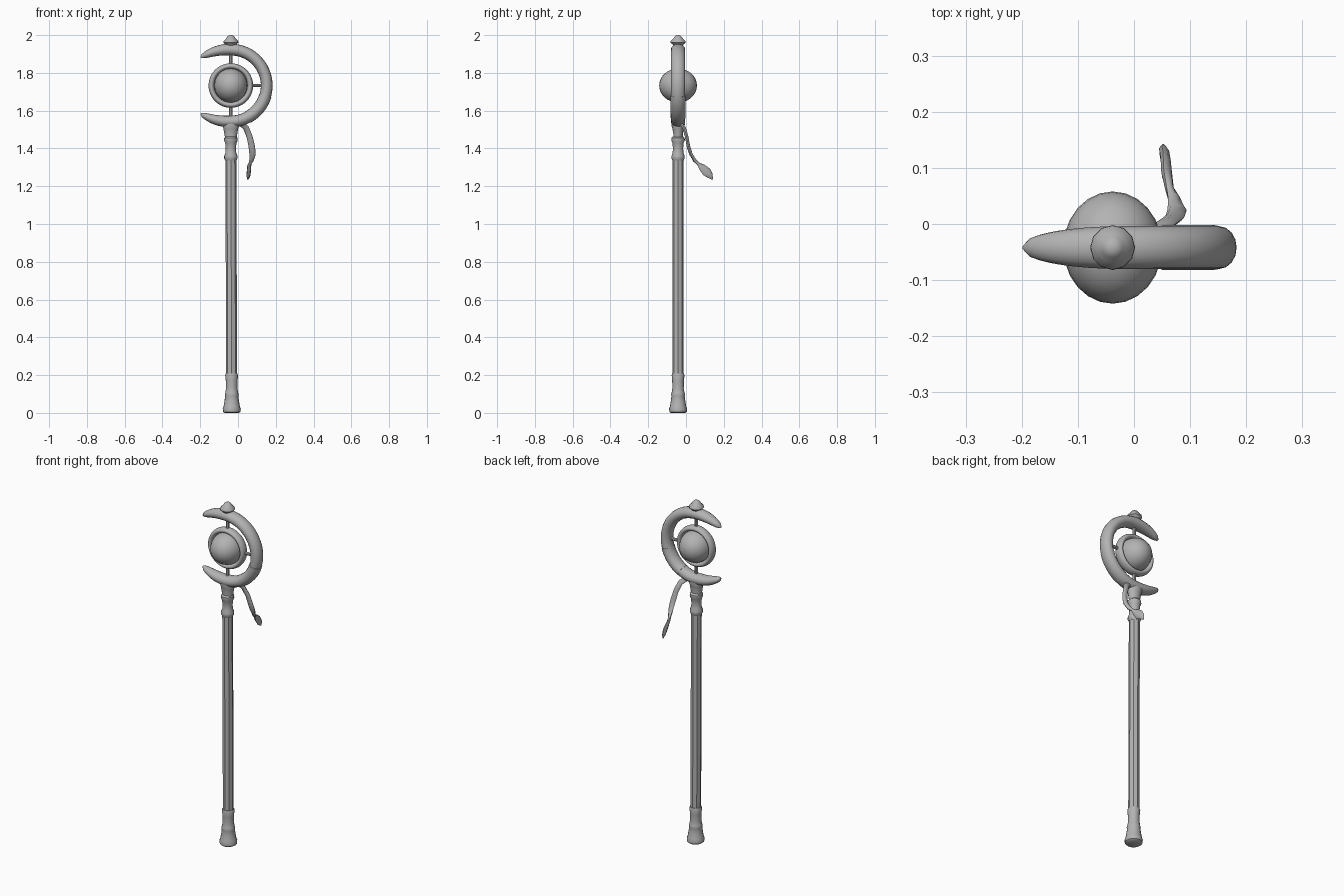
import bpy, bmesh, math
from mathutils import Vector, Matrix

cube = bpy.data.objects.get("Cube")
if cube:
    bpy.data.objects.remove(cube)

CX, CY, CZ = -0.038, -0.042, 1.733   # centre of the staff head
X, Y, Z = Vector((1, 0, 0)), Vector((0, 1, 0)), Vector((0, 0, 1))
HEAD = Vector((CX, CY, CZ))

grey = bpy.data.materials.new("plain grey")
grey.use_nodes = True
GREY = (0.45, 0.45, 0.45, 1)
grey.diffuse_color = GREY
grey.node_tree.nodes["Principled BSDF"].inputs["Base Color"].default_value = GREY


def finish(name, bm, angle=40):
    bmesh.ops.recalc_face_normals(bm, faces=bm.faces)
    mesh = bpy.data.meshes.new(name)
    bm.to_mesh(mesh)
    bm.free()
    mesh.materials.append(grey)
    obj = bpy.data.objects.new(name, mesh)
    bpy.context.collection.objects.link(obj)
    bpy.ops.object.select_all(action='DESELECT')
    obj.select_set(True)
    bpy.context.view_layer.objects.active = obj
    bpy.ops.object.shade_smooth_by_angle(angle=math.radians(angle))
    return obj


def loft(name, sections, sides=16, closed=False, angle=40):
    """Skin ellipses given as (centre, axis u, axis v, radius u, radius v)."""
    bm = bmesh.new()
    rings = []
    for c, u, v, a, b in sections:
        turns = [math.tau * i / sides for i in range(sides)]
        rings.append([bm.verts.new(c + u * a * math.cos(t) + v * b * math.sin(t)) for t in turns])
    pairs = list(zip(rings, rings[1:]))
    if closed:
        pairs.append((rings[-1], rings[0]))
    else:
        bm.faces.new(rings[0])
        bm.faces.new(rings[-1])
    for r, s in pairs:
        for i in range(sides):
            j = (i + 1) % sides
            bm.faces.new((r[i], r[j], s[j], s[i]))
    return finish(name, bm, angle)


def lathe(name, profile, sides=16, angle=40):
    """Upright turned part from (radius, height); the staff leans very slightly."""
    return loft(name, [(Vector((CX + 0.005 * max(0, 1 - z / 1.4), CY, z)), X, Y, r, r)
                       for r, z in profile], sides, angle=angle)


def arc(name, start, end, steps, tube, radius, closed=False):
    """Bent tube around the head centre; tube(degrees) gives radial and depth radii."""
    out = []
    for i in range(steps if closed else steps + 1):
        d = start + (end - start) * i / steps
        ray = Vector((math.cos(math.radians(d)), 0, math.sin(math.radians(d))))
        a, b = tube(d)
        out.append((HEAD + ray * radius(d), ray, Y, a, b))
    return loft(name, out, 16, closed)


# Staff, foot and collar
lathe("foot", [(0.038, 0.0), (0.046, 0.006), (0.048, 0.022), (0.043, 0.035), (0.038, 0.065),
               (0.035, 0.09), (0.037, 0.098), (0.034, 0.106), (0.03, 0.13), (0.031, 0.17),
               (0.034, 0.2), (0.031, 0.208)])
lathe("shaft", [(0.029, 0.19), (0.029, 1.36)], 8, 20)
lathe("collar", [(0.029, 1.335), (0.035, 1.348), (0.035, 1.36), (0.029, 1.375), (0.027, 1.4),
                 (0.03, 1.43), (0.036, 1.442), (0.035, 1.456), (0.027, 1.464)])
loft("head_socket", [(Vector((CX, CY, z)), X, Y, a, b) for z, a, b in
                     ((1.45, 0.029, 0.026), (1.475, 0.034, 0.025), (1.505, 0.039, 0.03),
                      (1.525, 0.046, 0.036), (1.54, 0.04, 0.034))])

# Crescent with rounded, tapered tips
TIP = 137


def crescent_tube(d):
    t = min(1, (TIP - abs(d)) / 52)
    k = 0.12 + 0.88 * math.sqrt(max(0, 1 - (1 - t) ** 2))
    return 0.031 * k, 0.038 * k


def crescent_radius(d):
    return 0.19 + 0.026 * max(0, (abs(d) - 85) / 52) ** 2


arc("crescent", -TIP, TIP, 64, crescent_tube, crescent_radius)
arc("crescent_sleeve", -62, -16, 12, lambda d: (0.033, 0.04), crescent_radius)

# Orb, its ring and the pins that hold it
arc("orb_ring", 0, 360, 40, lambda d: (0.015, 0.026), lambda d: 0.103, closed=True)
bm = bmesh.new()
bmesh.ops.create_uvsphere(bm, u_segments=24, v_segments=16, radius=1,
                          matrix=Matrix.Translation(HEAD) @ Matrix.Diagonal((0.088, 0.1, 0.09, 1)))
finish("orb", bm)
for name, ray, side in (("top_pin", Z, X), ("side_pin", X, Z), ("bottom_pin", -Z, X)):
    loft(name, [(HEAD + ray * d, side, Y, 0.009, 0.009) for d in (0.105, 0.18)], 8)

# Finial
lathe("finial", [(0.024, 1.94), (0.028, 1.95), (0.04, 1.96), (0.039, 1.968), (0.027, 1.98),
                 (0.018, 1.993), (0.01, 1.999), (0.002, 2.0)], 12)

# Hanging ribbon with a leaf-shaped end: x, y, z, half width, turn of the width axis
RIBBON = [(0.01, -0.03, 1.535, 0.014, 0), (0.042, -0.01, 1.51, 0.016, 0),
          (0.062, 0.004, 1.46, 0.016, 0), (0.073, 0.013, 1.41, 0.017, 0),
          (0.077, 0.026, 1.37, 0.017, 5), (0.071, 0.046, 1.337, 0.012, 25),
          (0.063, 0.064, 1.32, 0.008, 50), (0.059, 0.085, 1.3, 0.02, 72),
          (0.057, 0.11, 1.275, 0.025, 78), (0.054, 0.128, 1.255, 0.017, 75),
          (0.052, 0.14, 1.236, 0.003, 70)]
points = [Vector(p[:3]) for p in RIBBON]
sections = []
for i, p in enumerate(points):
    along = (points[min(i + 1, len(points) - 1)] - points[max(i - 1, 0)]).normalized()
    flat = (X - along * X.dot(along)).normalized()
    wide = Matrix.Rotation(math.radians(RIBBON[i][4]), 3, along) @ flat
    sections.append((p, wide, along.cross(wide), RIBBON[i][3], min(0.009, RIBBON[i][3])))
ribbon = loft("ribbon", sections, 8, angle=50)
